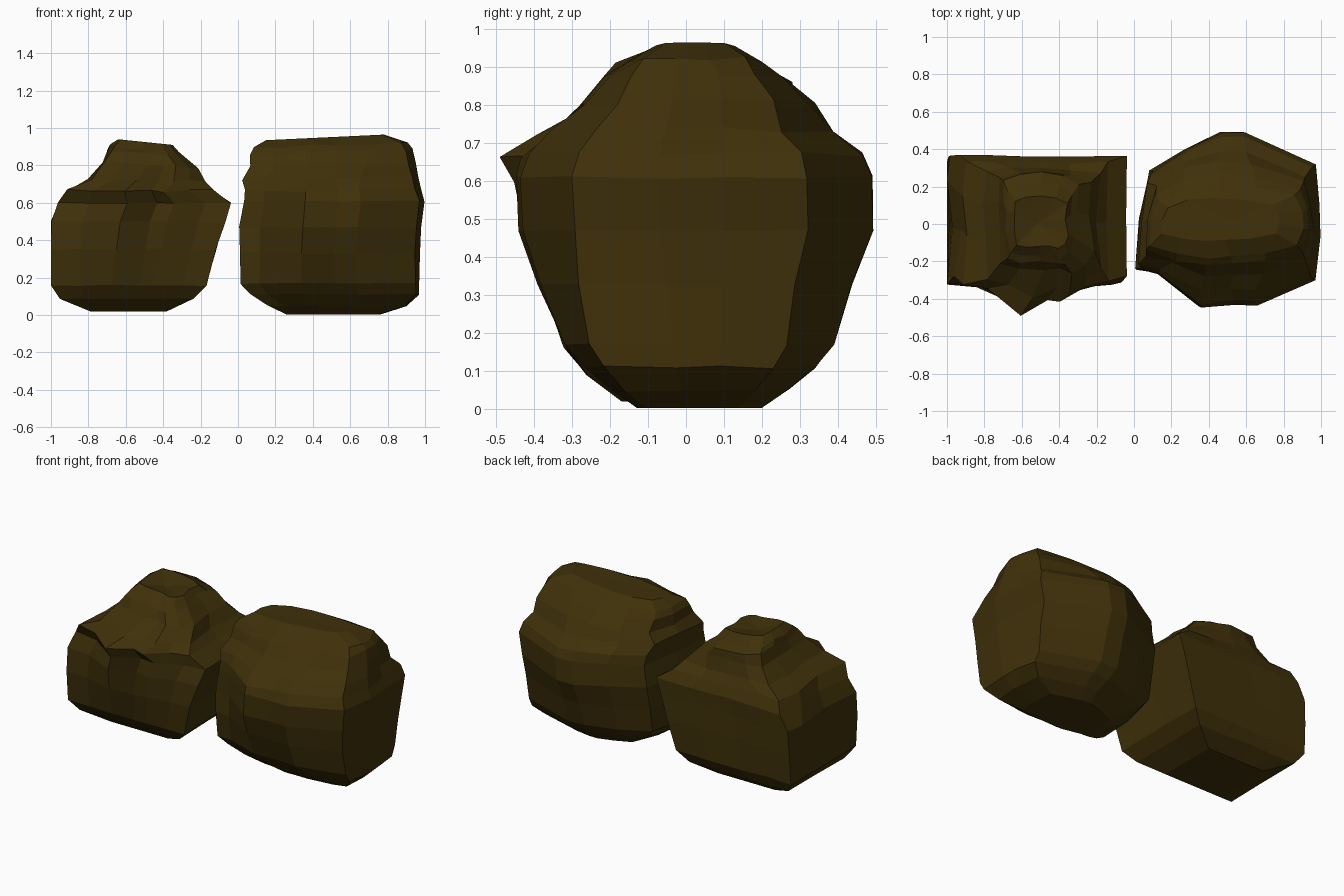
import bpy, bmesh, random

if "Cube" in bpy.data.objects:
    bpy.data.objects.remove(bpy.data.objects["Cube"])

rng = random.Random(4)
mat = bpy.data.materials.new("dark_stone")
mat.diffuse_color = (0.05, 0.030, 0.003, 1)
mat.use_nodes = True
mat.node_tree.nodes["Principled BSDF"].inputs["Base Color"].default_value = mat.diffuse_color


def unit(outline):
    """Scale a plan outline into the 0..1 square."""
    xs, ys = zip(*outline)
    return [((x - min(xs)) / (max(xs) - min(xs)), (y - min(ys)) / (max(ys) - min(ys)))
            for x, y in outline]


def boxed(outline, back):
    """Push plan points out to the edge of the 0..1 square (back half optional)."""
    out = []
    for u, v in outline:
        if v > 0.5 and not back:
            pass
        elif 0.05 < u < 0.95:
            v = 0 if v < 0.5 else 1
        elif v < 0.3 or v > 0.7:
            u, v = round(u), (0 if v < 0.3 else 1)
        else:
            u = round(u)
        out.append((u, v))
    return out


def rock(name, body, cap, levels, tilt, top, box_back):
    """Loft rings (z, x0, x1, y0, y1, blend) ; blend > 0 goes to cap plan, < 0 to box plan."""
    body, cap = unit(body), unit(cap)
    box = boxed(body, box_back)
    n = len(body)
    bm = bmesh.new()
    rings = []
    for i, (z, x0, x1, y0, y1, t) in enumerate(levels):
        ring = []
        a = 0 if i in (0, len(levels) - 1) else (0.009 if z > 0.62 else 0.004)
        for (bu, bv), (cu, cv) in zip(body, cap if t > 0 else box):
            u, v = bu + (cu - bu) * abs(t), bv + (cv - bv) * abs(t)
            dx, dy, dz = (rng.uniform(-a, a) for _ in range(3))
            lift = tilt * (u - 0.5) * max(t, 0)
            x = min(1, max(-1, x0 + (x1 - x0) * u + dx))
            ring.append(bm.verts.new((x, y0 + (y1 - y0) * v + dy, z + dz + lift)))
        rings.append(ring)
    for lo, hi in zip(rings, rings[1:]):
        for k in range(n):
            j = (k + 1) % n
            bm.faces.new((lo[k], lo[j], hi[j], hi[k]))
    bm.faces.new(rings[0][::-1])
    # crown fan
    c = bm.verts.new(top)
    for k in range(n):
        bm.faces.new((rings[-1][k], rings[-1][(k + 1) % n], c))
    bmesh.ops.recalc_face_normals(bm, faces=bm.faces)
    me = bpy.data.meshes.new(name)
    bm.to_mesh(me)
    bm.free()
    me.materials.append(mat)
    ob = bpy.data.objects.new(name, me)
    bpy.context.collection.objects.link(ob)


# left boulder: boxy base, stepped shoulders, small crown
rock("left_boulder",
     [(-1, -.31), (-.83, -.34), (-.62, -.49), (-.45, -.40), (-.36, -.41), (-.18, -.34),
      (-.04, -.31), (-.04, .02), (-.04, .36), (-.3, .36), (-.58, .36), (-.8, .365),
      (-.97, .37), (-1, .18), (-.96, -.05)],
     [(-.76, -.19), (-.67, -.21), (-.55, -.2), (-.47, -.2), (-.4, -.22), (-.34, -.18),
      (-.31, -.1), (-.34, .05), (-.32, .2), (-.42, .25), (-.55, .27), (-.68, .26),
      (-.77, .22), (-.78, .1), (-.78, -.05)],
     [(.02, -.79, -.38, -.17, .22, -1),
      (.09, -.95, -.24, -.26, .31, -1),
      (.16, -1, -.17, -.32, .35, -.9),
      (.35, -1, -.12, -.39, .36, -.6),
      (.50, -1, -.07, -.43, .365, -.3),
      (.60, -.96, -.04, -.45, .37, 0),
      (.665, -.92, -.14, -.485, .34, .05),
      (.72, -.80, -.18, -.40, .31, .4),
      (.80, -.73, -.22, -.27, .29, .8),
      (.86, -.70, -.29, -.22, .28, 1),
      (.89, -.68, -.32, -.18, .22, 1),
      (.925, -.64, -.35, -.13, .15, 1)],
     -0.03, (-.52, .0, .90), True)

# right boulder: rounder plan, long ridge on top
rock("right_boulder",
     [(.01, -.24), (.12, -.27), (.35, -.45), (.53, -.43), (.65, -.44), (.97, -.30),
      (1, -.07), (.99, .1), (.97, .32), (.59, .49), (.47, .49), (.27, .40),
      (.08, .28), (.03, .02)],
     [(.1, -.12), (.25, -.17), (.4, -.19), (.53, -.18), (.7, -.17), (.88, -.12),
      (.91, -.02), (.9, .08), (.86, .17), (.65, .22), (.47, .24), (.28, .22),
      (.14, .14), (.1, .02)],
     [(.003, .26, .76, -.13, .20, -.6),
      (.05, .16, .90, -.20, .27, -.5),
      (.11, .06, .97, -.27, .34, -.45),
      (.17, .01, .97, -.32, .39, -.4),
      (.33, .01, .97, -.39, .44, -.2),
      (.47, .01, .98, -.44, .49, 0),
      (.61, .03, 1, -.45, .49, 0),
      (.67, .03, .98, -.43, .47, .1),
      (.73, .02, .96, -.36, .39, .3),
      (.80, .06, .95, -.28, .34, .6),
      (.87, .07, .93, -.22, .27, .9),
      (.91, .09, .91, -.18, .21, 1),
      (.95, .15, .78, -.09, .14, 1)],
     0.03, (.52, .02, .95), False)
